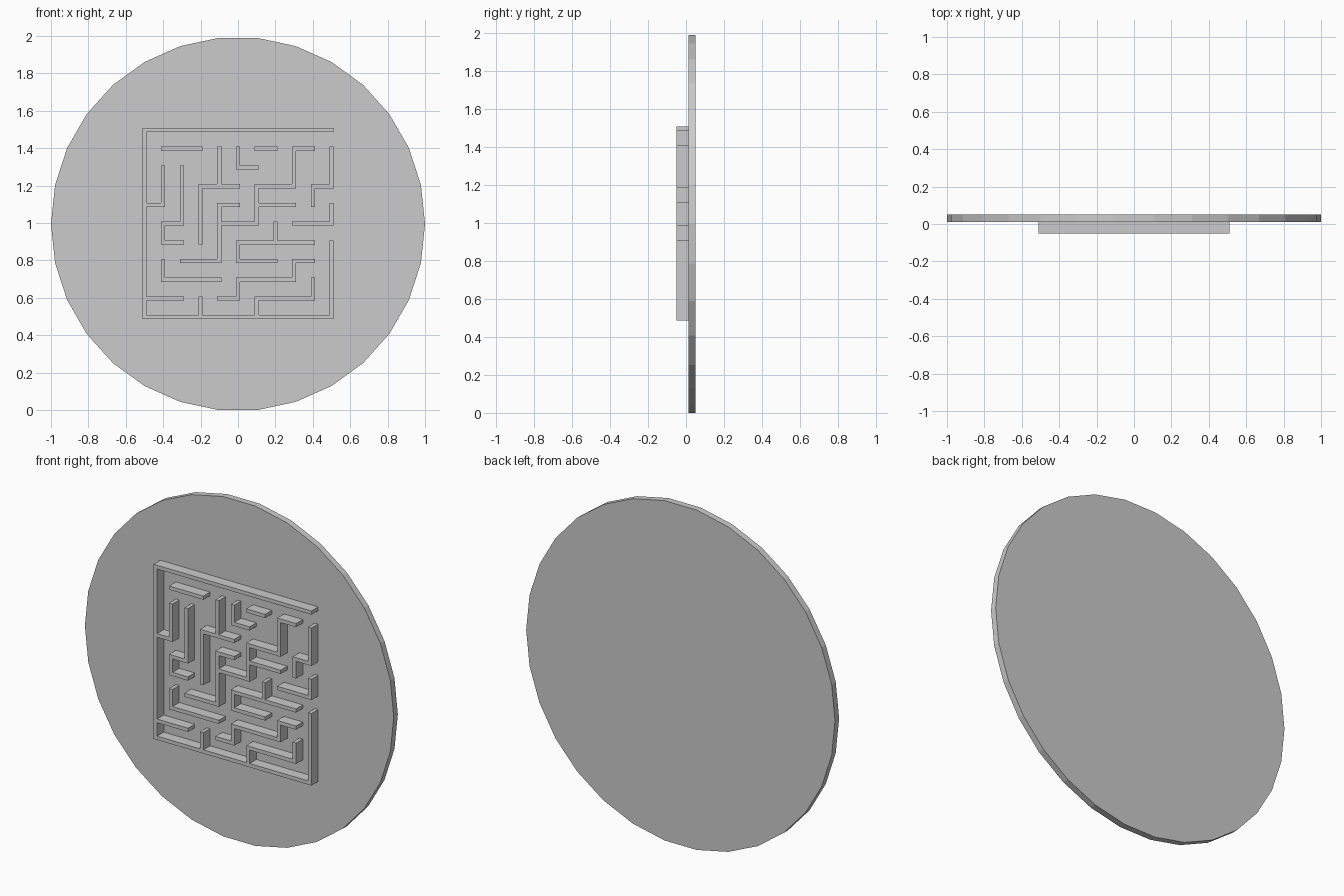
import bpy, bmesh, math

if "Cube" in bpy.data.objects:
    bpy.data.objects.remove(bpy.data.objects["Cube"])

CENTRE_Z = math.sin(math.radians(84))   # 30-gon resting on its lower flat
DISC_FRONT, DISC_BACK, WALL_FRONT = 0.012, 0.05, -0.05
CELLS, CELL, THICK = 10, 0.1, 0.022


def finish(bm, name):
    bmesh.ops.recalc_face_normals(bm, faces=bm.faces)
    mesh = bpy.data.meshes.new(name)
    bm.to_mesh(mesh)
    bm.free()
    obj = bpy.data.objects.new(name, mesh)
    bpy.context.collection.objects.link(obj)
    return obj


def extrude_y(bm, depth):
    geom = bmesh.ops.extrude_face_region(bm, geom=bm.faces[:], use_keep_orig=True)["geom"]
    moved = [v for v in geom if isinstance(v, bmesh.types.BMVert)]
    bmesh.ops.translate(bm, verts=moved, vec=(0, depth, 0))


# Backing disc
bm = bmesh.new()
ring = []
for i in range(30):
    a = math.radians(12 * i)
    ring.append(bm.verts.new((math.cos(a), DISC_FRONT, CENTRE_Z + math.sin(a))))
bm.faces.new(ring)
extrude_y(bm, DISC_BACK - DISC_FRONT)
finish(bm, "backing_disc")

# Maze wall paths as (column, row) corners, rows counted from the top
paths = [
    [(10, 0), (0, 0), (0, 10), (10, 10), (10, 6)],
    [(1, 1), (3, 1)],
    [(6, 1), (7, 1)],
    [(9, 1), (8, 1), (8, 3), (6, 3), (6, 5), (4, 5)],
    [(5, 4), (4, 4), (4, 7), (2, 7)],
    [(6, 4), (8, 4)],
    [(10, 1), (10, 3), (9, 3), (9, 4)],
    [(10, 4), (10, 5), (8, 5)],
    [(0, 4), (1, 4), (1, 2)],
    [(2, 2), (2, 5), (1, 5), (1, 6), (2, 6)],
    [(4, 1), (4, 3)],
    [(5, 3), (3, 3), (3, 6)],
    [(5, 1), (5, 2), (6, 2)],
    [(9, 6), (5, 6), (5, 7), (7, 7)],
    [(7, 5), (7, 6)],
    [(1, 7), (1, 8), (4, 8)],
    [(9, 7), (8, 7), (8, 8), (5, 8), (5, 9), (4, 9)],
    [(0, 9), (2, 9)],
    [(3, 9), (3, 10)],
    [(6, 10), (6, 9), (9, 9), (9, 8)],
]

# Lattice of thin wall strips and wide gaps; fill the tiles the paths cross
filled = set()
for path in paths:
    for (c0, r0), (c1, r1) in zip(path, path[1:]):
        for c in range(2 * min(c0, c1), 2 * max(c0, c1) + 1):
            for r in range(2 * min(r0, r1), 2 * max(r0, r1) + 1):
                filled.add((c, r))

lines = []
for i in range(CELLS + 1):
    p = (i - CELLS / 2) * CELL
    lines += [p - THICK / 2, p + THICK / 2]

bm = bmesh.new()
corners = {}


def corner(c, r):
    if (c, r) not in corners:
        corners[c, r] = bm.verts.new((lines[c], WALL_FRONT, CENTRE_Z + 0.002 - lines[r]))
    return corners[c, r]


for c, r in sorted(filled):
    bm.faces.new([corner(c, r), corner(c, r + 1), corner(c + 1, r + 1), corner(c + 1, r)])

# Merge tiles into one outline per wall, then give the walls depth
bmesh.ops.dissolve_limit(bm, angle_limit=0.01, verts=bm.verts[:], edges=bm.edges[:])
extrude_y(bm, DISC_FRONT - WALL_FRONT)
finish(bm, "maze_walls")
